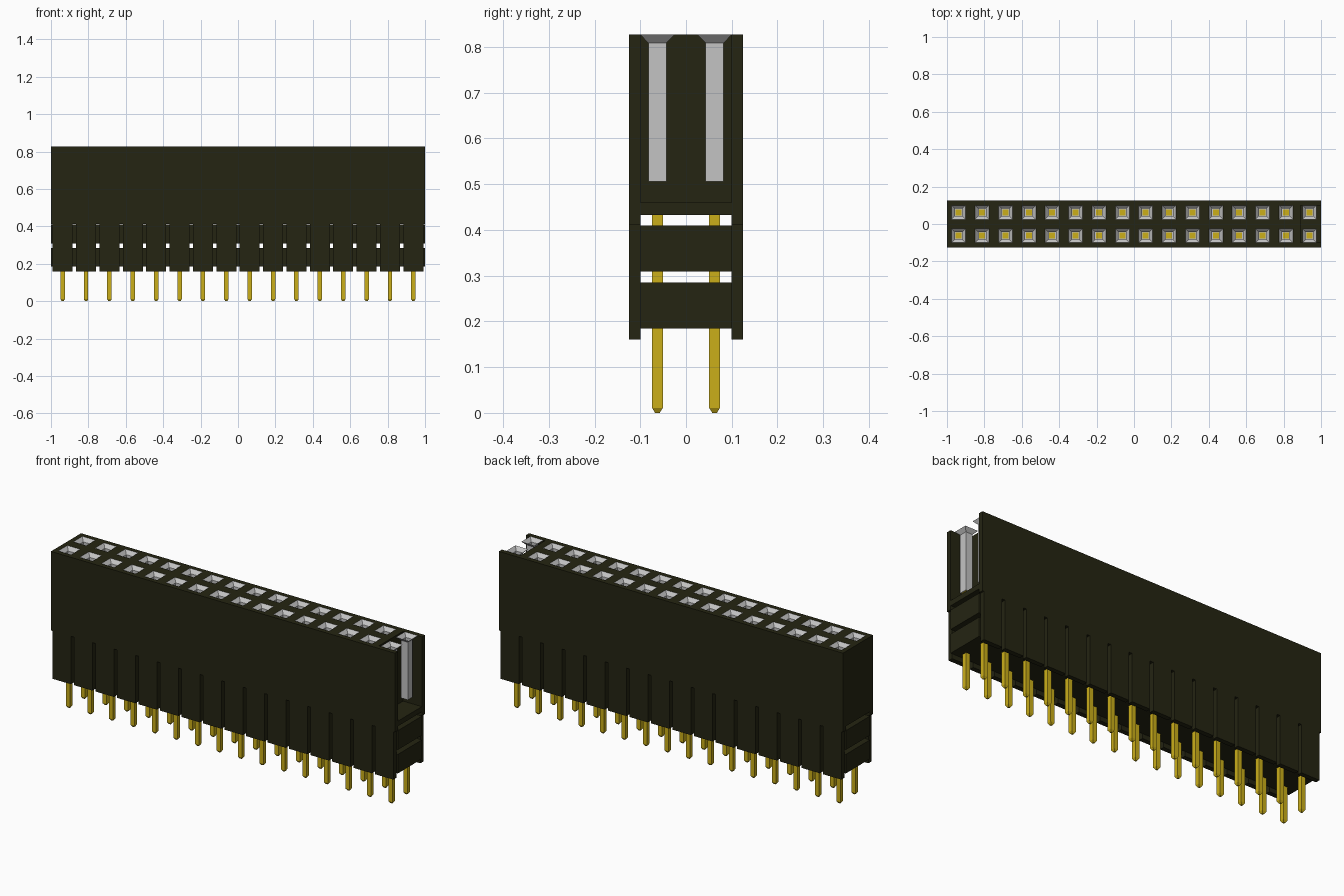
import bpy, bmesh

cube = bpy.data.objects.get("Cube")
if cube:
    bpy.data.objects.remove(cube, do_unlink=True)

COUNT, PITCH = 16, 0.125
XS = [(i - (COUNT - 1) / 2) * PITCH for i in range(COUNT)]
ROWS = (-0.0625, 0.0625)
TOP, FLARE, BORE = 0.827, 0.0375, 0.02


def material(name, rgb):
    m = bpy.data.materials.new(name)
    m.use_nodes = True
    m.diffuse_color = (*rgb, 1)
    bsdf = m.node_tree.nodes["Principled BSDF"]
    bsdf.inputs["Base Color"].default_value = (*rgb, 1)
    bsdf.inputs["Roughness"].default_value = 0.6
    return m


BLACK = material("dark olive plastic", (0.018, 0.018, 0.006))
GREY = material("contact grey", (0.55, 0.55, 0.55))
GOLD = material("gold", (0.60, 0.43, 0.01))


def finish(name, bm, *mats):
    mesh = bpy.data.meshes.new(name)
    bm.to_mesh(mesh)
    bm.free()
    for m in mats:
        mesh.materials.append(m)
    ob = bpy.data.objects.new(name, mesh)
    bpy.context.collection.objects.link(ob)
    return ob


def add_box(bm, x0, x1, y0, y1, z0, z1):
    verts = bmesh.ops.create_cube(bm, size=1)["verts"]
    for v in verts:
        v.co = (x1 if v.co.x > 0 else x0, y1 if v.co.y > 0 else y0, z1 if v.co.z > 0 else z0)


def add_square_loft(bm, x, y, sections):
    """Join square rings given as (half width, z); return the last ring."""
    rings = [[bm.verts.new((x + sx * h, y + sy * h, z))
              for sx, sy in ((-1, -1), (1, -1), (1, 1), (-1, 1))] for h, z in sections]
    for a, b in zip(rings, rings[1:]):
        for i in range(4):
            j = (i + 1) % 4
            bm.faces.new((a[i], a[j], b[j], b[i]))
    return rings


# Upper core: a slab pierced by square holes, stopping short of the open end cell
bm = bmesh.new()
xl = [-1.0] + [x + s * FLARE for x in XS[:-1] for s in (-1, 1)] + [0.89]
yl = [-0.1, -0.025, 0.025, 0.1]
grid = [[bm.verts.new((x, y, TOP)) for y in yl] for x in xl]
for i in range(len(xl) - 1):
    for j in range(3):
        if not (i % 2 == 1 and j != 1):
            bm.faces.new((grid[i][j], grid[i + 1][j], grid[i + 1][j + 1], grid[i][j + 1]))
bmesh.ops.delete(bm, geom=[v for v in bm.verts if not v.link_faces], context='VERTS')
ext = bmesh.ops.extrude_face_region(bm, geom=bm.faces[:], use_keep_orig=True)
for v in ext["geom"]:
    if isinstance(v, bmesh.types.BMVert):
        v.co.z = 0.46
bmesh.ops.recalc_face_normals(bm, faces=bm.faces[:])
finish("housing_core", bm, BLACK)

# Long side walls, with a row of separate plates below each
bm = bmesh.new()
for y0, y1 in ((-0.125, -0.1), (0.1, 0.125)):
    add_box(bm, -1, 1, y0, y1, 0.412, TOP)
    for x in XS:
        add_box(bm, x - 0.0535, x + 0.0535, y0, y1, 0.16, 0.412)
finish("housing_side_walls", bm, BLACK)

# Floor under the contacts and two spacer slabs, with gaps between
bm = bmesh.new()
for z0, z1 in ((0.185, 0.285), (0.309, 0.41), (0.433, 0.46)):
    add_box(bm, -0.999, 0.999, -0.1, 0.1, z0, z1)
finish("housing_slabs", bm, BLACK)

# Flared contact sleeves with a gold pad at the bottom
bm = bmesh.new()
for x in XS:
    for y in ROWS:
        rings = add_square_loft(bm, x, y, [(FLARE, TOP), (BORE, 0.809), (BORE, 0.506), (0.016, 0.506)])
        bm.faces.new(rings[-1]).material_index = 1
finish("contact_sleeves", bm, GREY, GOLD)

# Square pins with tapered tips
bm = bmesh.new()
for x in XS:
    for y in ROWS:
        rings = add_square_loft(bm, x, y, [(0.005, 0), (0.0118, 0.011), (0.0118, 0.445)])
        bm.faces.new(rings[0][::-1])
        bm.faces.new(rings[-1])
finish("pins", bm, GOLD)
